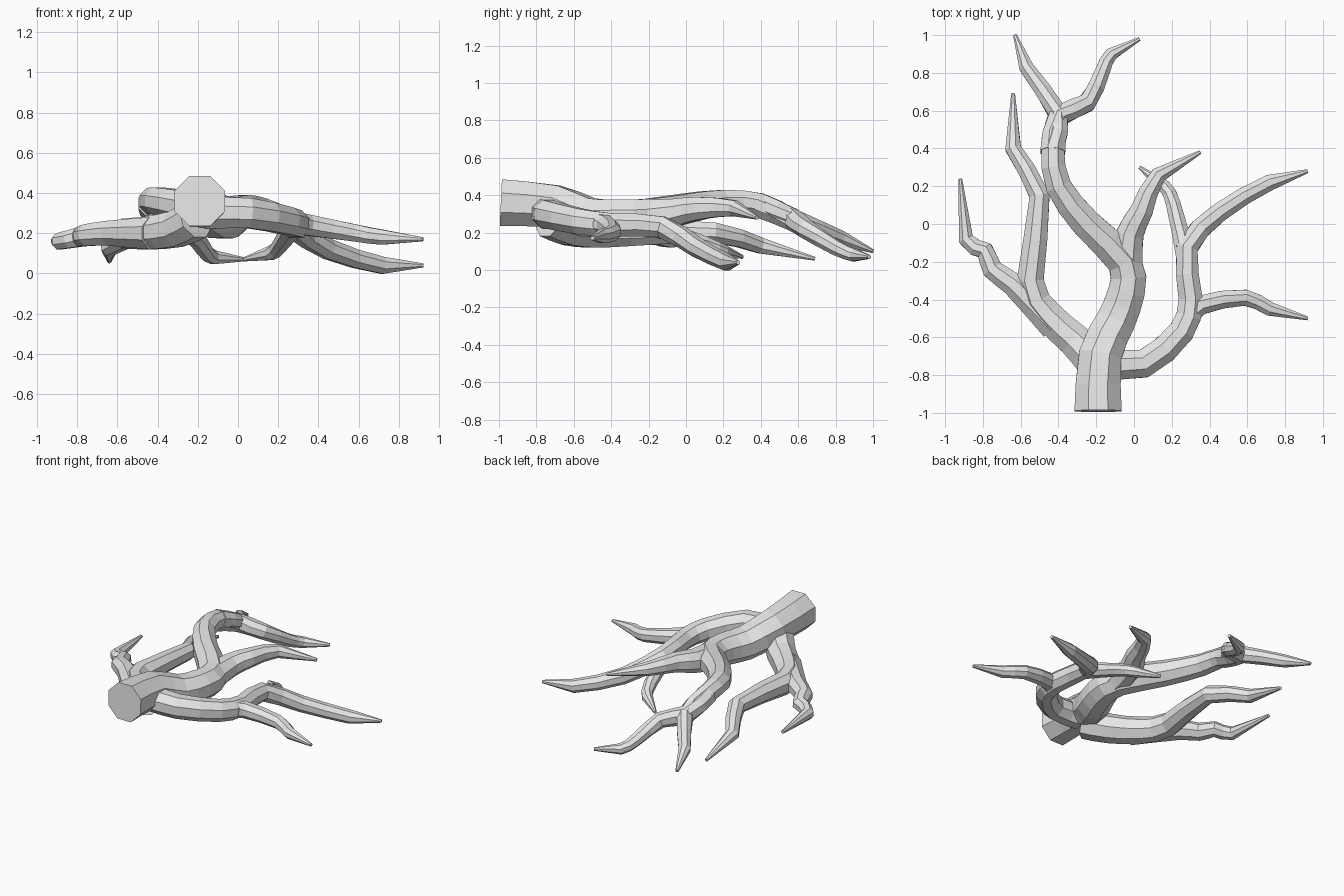
import bpy, bmesh, math
from mathutils import Vector

cube = bpy.data.objects.get("Cube")
if cube:
    bpy.data.objects.remove(cube, do_unlink=True)

SIDES = 8
TIP_RADIUS = .01
UP = Vector((0, 0, 1))

# One plain grey for every part
colour = (.8, .8, .8, 1)
grey = bpy.data.materials.new("plain_grey")
grey.use_nodes = True
grey.diffuse_color = colour
grey.node_tree.nodes["Principled BSDF"].inputs["Base Color"].default_value = colour


def rounded_path(corners):
    """Add one curved midpoint to every segment except the straight pointed tip."""
    corners = [Vector(corner) for corner in corners]
    path = [corners[0]]
    for i in range(len(corners) - 2):
        before, start, end, after = corners[max(i - 1, 0)], corners[i], corners[i + 1], corners[i + 2]
        middle = (start + end) / 2
        outer = (before + after) / 2
        path += [middle + (middle - outer) / 8, end]
    return path + [corners[-1]]


def tapered_radii(path, base, shoulder):
    """Shrink evenly with distance from base to shoulder, then end in a tip."""
    travelled = [0]
    for start, end in zip(path, path[1:]):
        travelled.append(travelled[-1] + (end - start).length)
    reach = travelled[-2]
    radii = [base + (shoulder - base) * distance / reach for distance in travelled[:-1]]
    return radii + [TIP_RADIUS]


def add_ring(bm, centre, along, radius):
    """Octagonal cross-section with one flat facing upwards."""
    side = along.cross(UP).normalized()
    top = side.cross(along)
    corner_radius = radius / math.cos(math.pi / SIDES)
    ring = []
    for k in range(SIDES):
        angle = (k + .5) * math.tau / SIDES
        offset = side * math.cos(angle) + top * math.sin(angle)
        ring.append(bm.verts.new(centre + offset * corner_radius))
    return ring


def limb(name, base, shoulder, *corners):
    """Faceted tapering limb that follows the given corners."""
    path = rounded_path(corners)
    radii = tapered_radii(path, base, shoulder)
    bm = bmesh.new()
    rings = []
    for i, centre in enumerate(path):
        arriving = (centre - path[max(i - 1, 0)]).normalized()
        leaving = (path[min(i + 1, len(path) - 1)] - centre).normalized()
        rings.append(add_ring(bm, centre, (arriving + leaving).normalized(), radii[i]))
    for low, high in zip(rings, rings[1:]):
        for k in range(SIDES):
            n = (k + 1) % SIDES
            bm.faces.new((low[k], low[n], high[n], high[k]))
    bm.faces.new(rings[0])
    bm.faces.new(rings[-1])
    bmesh.ops.recalc_face_normals(bm, faces=bm.faces)
    mesh = bpy.data.meshes.new(name)
    bm.to_mesh(mesh)
    bm.free()
    mesh.materials.append(grey)
    bpy.context.collection.objects.link(bpy.data.objects.new(name, mesh))


# Thick stem that continues as the long central limb, with its two forks
limb("main_stem", .125, .038,
     (-.19, -.99, .36), (-.18, -.7, .34), (-.1, -.52, .28), (-.04, -.36, .28),
     (-.05, -.2, .29), (-.25, 0, .33), (-.4, .2, .36), (-.43, .4, .35),
     (-.4, .58, .27), (-.57, .83, .17), (-.63, 1, .1))
limb("main_far_fork", .066, .034,
     (-.43, .38, .35), (-.4, .57, .27), (-.25, .64, .22), (-.17, .8, .12),
     (-.12, .9, .08), (.03, .98, .07))
limb("main_middle_fork", .085, .042,
     (-.04, -.2, .29), (-.02, -.05, .31), (.04, .07, .33), (.13, .26, .33), (.35, .38, .28))

# Limb on the right side and its fork
limb("right_limb", .095, .042,
     (-.21, -.73, .27), (-.31, -.62, .22), (-.46, -.48, .2), (-.55, -.3, .2),
     (-.5, .15, .2), (-.64, .4, .13), (-.64, .69, .06))
limb("right_limb_fork", .08, .04,
     (-.42, -.54, .2), (-.64, -.32, .2), (-.75, -.24, .19), (-.79, -.14, .18),
     (-.89, -.08, .16), (-.92, .24, .16))

# Limb on the left side and its two forks
limb("left_limb", .08, .042,
     (-.16, -.73, .3), (.05, -.74, .3), (.25, -.57, .26), (.3, -.4, .24),
     (.28, -.13, .23), (.45, .06, .12), (.72, .22, .04), (.92, .28, .04))
limb("left_limb_inner_fork", .052, .034,
     (.28, -.2, .24), (.21, .1, .14), (.16, .2, .1), (.03, .3, .07))
limb("left_limb_outer_fork", .056, .037,
     (.27, -.52, .25), (.35, -.43, .24), (.59, -.39, .2), (.72, -.45, .18), (.92, -.5, .17))
